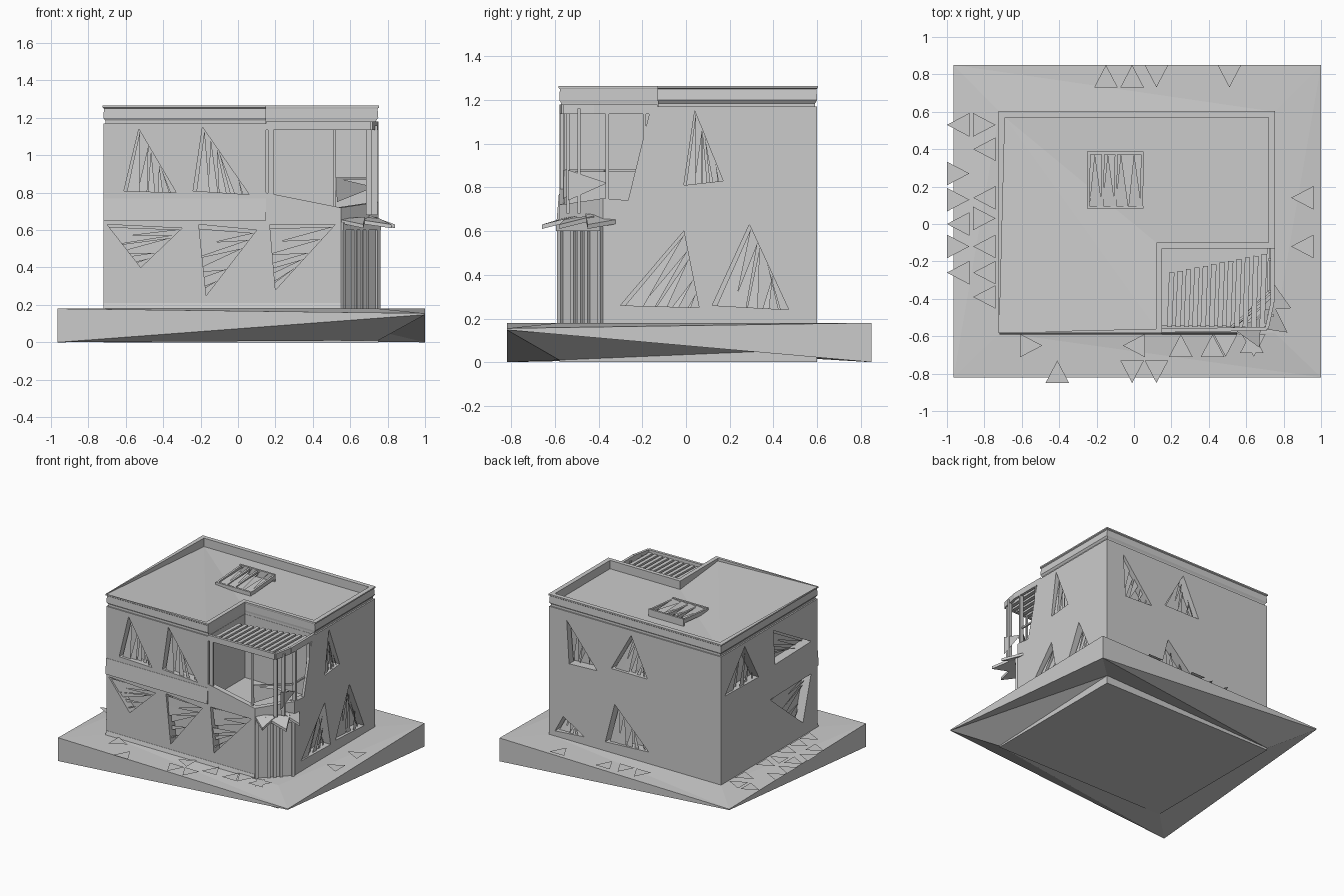
import bpy, bmesh, random
from mathutils import Vector

random.seed(4)
cube = bpy.data.objects.get("Cube")
if cube:
    bpy.data.objects.remove(cube)

grey = bpy.data.materials.new("plain grey")
grey.use_nodes = True
COLOUR = (0.6, 0.6, 0.6, 1)
grey.diffuse_color = COLOUR
grey.node_tree.nodes["Principled BSDF"].inputs["Base Color"].default_value = COLOUR


def build(name, bm, solid=True):
    """Turn a bmesh into a named grey object."""
    if solid:
        bmesh.ops.recalc_face_normals(bm, faces=bm.faces)
    me = bpy.data.meshes.new(name)
    bm.to_mesh(me)
    bm.free()
    me.materials.append(grey)
    ob = bpy.data.objects.new(name, me)
    bpy.context.collection.objects.link(ob)
    return ob


def loft(bm, low, high):
    """Closed solid between two matching outlines."""
    a = [bm.verts.new(p) for p in low]
    b = [bm.verts.new(p) for p in high]
    n = len(a)
    bm.faces.new(a[::-1])
    bm.faces.new(b)
    for i in range(n):
        j = (i + 1) % n
        bm.faces.new((a[i], a[j], b[j], b[i]))


def prism(name, outline, z0, z1):
    bm = bmesh.new()
    loft(bm, [(x, y, z0) for x, y in outline], [(x, y, z1) for x, y in outline])
    return build(name, bm)


def rect(x0, x1, y0, y1):
    return [(x0, y0), (x1, y0), (x1, y1), (x0, y1)]


def bar(name, p, q, w, h):
    """Upright plank from p to q, w thick and h tall."""
    p, q = Vector(p), Vector(q)
    d = (q - p).normalized()
    s = Vector((-d.y, d.x, 0)).normalized() * w / 2
    up = Vector((0, 0, h))
    bm = bmesh.new()
    loft(bm, [p - s, q - s, q + s, p + s], [v + up for v in (p - s, q - s, q + s, p + s)])
    return build(name, bm)


def triangles(name, tris):
    """Loose thin triangles."""
    bm = bmesh.new()
    for tri in tris:
        bm.faces.new([bm.verts.new(p) for p in tri])
    return build(name, bm, solid=False)


# Footprint of the house
L, R, F, B = -0.72, 0.75, -0.58, 0.6
NX, NY = 0.15, -0.13

# Ground slab: two opposite corners lift to a point, floor panel underneath
outer, inner = rect(-0.965, 1, -0.82, 0.85), rect(L, R, F, B)
bm = bmesh.new()
rings = []
for pts, heights in ((inner, [0.18] * 4), (outer, [0.18, 0.155, 0.18, 0.155]),
                     (outer, [0, 0.148, 0, 0.148]), (inner, [0.005, 0.01, 0.06, 0.015]), (inner, [0] * 4)):
    rings.append([bm.verts.new((x, y, z)) for (x, y), z in zip(pts, heights)])
for r, s in zip(rings, rings[1:]):
    for i in range(4):
        j = (i + 1) % 4
        bm.faces.new((r[i], s[i], s[j]))
        bm.faces.new((r[i], s[j], r[j]))
bm.faces.new(rings[0])
bm.faces.new(rings[-1])
build("ground_slab", bm)

# Flat triangular paving chips: pointing direction and places
chips = {(0, 1): [(-0.15, 0.79), (-0.01, 0.79), (-0.41, -0.79), (0.25, -0.65), (0.42, -0.65), (0.63, -0.63)],
         (0, -1): [(0.12, 0.79), (0.51, 0.79), (-0.01, -0.79), (0.12, -0.79), (0.49, -0.65), (0.64, -0.65)],
         (1, 0): [(-0.8, 0.53), (-0.94, 0.27), (-0.94, 0.13), (-0.8, 0.03), (-0.94, -0.12), (-0.55, -0.65)],
         (-1, 0): [(-0.94, 0.53), (-0.8, 0.4), (-0.8, 0.14), (-0.94, 0), (-0.8, -0.12), (-0.94, -0.26),
                   (-0.8, -0.26), (-0.8, -0.39), (0.9, 0.14), (0.9, -0.12), (0, -0.65)]}
tris = []
for (dx, dy), spots in chips.items():
    for x, y in spots:
        mid = Vector((x, y, 0.19))
        d, s = Vector((dx, dy, 0)) * 0.06, Vector((-dy, dx, 0)) * 0.063
        tris.append((mid + d, mid - d + s, mid - d - s))
triangles("paving_chips", tris)

# Storeys
chamfer = [(L, F), (0.55, F), (R, -0.38), (R, B), (L, B)]
ell = [(L, F), (NX, F), (NX, NY), (R, NY), (R, B), (L, B)]
lower_storey = prism("lower_storey", chamfer, 0.17, 0.68)
upper_storey = prism("upper_storey", ell, 0.68, 1.17)

# Wall planes: u along the wall, v up, d inward
walls = {"front": lambda u, v, d: (u, F + d, v), "back": lambda u, v, d: (u, B - d, v),
         "right": lambda u, v, d: (R - d, u, v), "left": lambda u, v, d: (L + d, u, v)}
low_windows = [("front", (-0.7, 0.63), (-0.3, 0.61), (-0.52, 0.4)),
               ("front", (-0.21, 0.63), (0.1, 0.6), (-0.17, 0.25)),
               ("front", (0.17, 0.63), (0.52, 0.63), (0.2, 0.28)),
               ("right", (-0.3, 0.26), (-0.01, 0.6), (0.06, 0.25)),
               ("right", (0.12, 0.26), (0.29, 0.63), (0.47, 0.24)),
               ("back", (0.27, 0.25), (0.19, 0.56), (-0.1, 0.27)),
               ("back", (0.7, 0.22), (0.63, 0.35), (0.45, 0.24)),
               ("left", (0.0, 0.61), (-0.5, 0.62), (-0.4, 0.28))]
high_windows = [("front", (-0.61, 0.81), (-0.53, 1.14), (-0.33, 0.8)),
                ("front", (-0.24, 0.81), (-0.19, 1.15), (0.06, 0.79)),
                ("right", (-0.01, 0.81), (0.04, 1.15), (0.17, 0.83)),
                ("back", (0.6, 1.1), (0.58, 0.77), (0.34, 0.78)),
                ("back", (0.22, 0.83), (0.05, 1.13), (-0.09, 0.83)),
                ("left", (0.55, 0.85), (0.31, 1.14), (0.14, 0.84)),
                ("left", (-0.04, 1.13), (-0.5, 0.87), (-0.06, 0.86))]


def cut_windows(storey, windows):
    """Sink triangular window openings and leave broken frame pieces in them."""
    cut, shards = bmesh.new(), []
    for side, *tri in windows:
        at = walls[side]
        loft(cut, [at(u, v, -0.03) for u, v in tri], [at(u, v, 0.07) for u, v in tri])
        a, b, c = (Vector(p) for p in tri)
        for k in range(5):
            t = (k + 0.3) / 5
            foot = a.lerp(c, t)
            head = b.lerp(c, t * random.uniform(0.5, 1))
            wide = foot.lerp(c, 0.25)
            depth = random.uniform(0.01, 0.04)
            shards.append([at(p.x, p.y, d) for p, d in
                           ((foot, depth), (head, depth + 0.02), (wide, depth))])
    cutter = build("window_cutter", cut)
    cutter.hide_render = True
    mod = storey.modifiers.new("windows", "BOOLEAN")
    mod.operation, mod.object, mod.solver = "DIFFERENCE", cutter, "EXACT"
    deps = bpy.context.evaluated_depsgraph_get()
    done = bpy.data.meshes.new_from_object(storey.evaluated_get(deps))
    storey.modifiers.clear()
    storey.data = done
    bpy.data.objects.remove(cutter)
    triangles(storey.name + "_window_pieces", shards)


cut_windows(lower_storey, low_windows)
cut_windows(upper_storey, high_windows)

# Sloping ledges along the front
bm = bmesh.new()
for z, h, out, x1 in ((0.65, 0.12, 0.012, NX), (0.18, 0.03, 0.01, 0.55)):
    loft(bm, [(L, F - out, z), (x1, F - out, z), (x1, F, z), (L, F, z)],
         [(L, F - 0.002, z + h), (x1, F - 0.002, z + h), (x1, F, z + h), (L, F, z + h)])
build("front_ledges", bm)

# Roof: flaring parapet; the deck is sunken at the back and rises to the front left corner
deck = [(L, F), (0.12, -0.56), (0.12, -0.1), (0.72, -0.1), (0.72, 0.57), (-0.69, 0.57)]
rows = [[(x * k, y * k, z) for x, y in ell] for z, k in
        ((1.165, 0.985), (1.185, 0.985), (1.2, 1), (1.25, 0.995), (1.255, 1.006), (1.265, 1.006))]
rows.append([(x, y, 1.265) for x, y in deck])
rows.append([(x, y, z) for (x, y), z in zip(deck, (1.262, 1.245, 1.2, 1.2, 1.2, 1.2))])
bm = bmesh.new()
rings = [[bm.verts.new(p) for p in row] for row in rows]
for r, s in zip(rings, rings[1:]):
    for i in range(6):
        j = (i + 1) % 6
        bm.faces.new((r[i], r[j], s[j], s[i]))
bm.faces.new(rings[0][::-1])
floor = rings[-1]
bm.faces.new((floor[0], floor[1], floor[5]))
bm.faces.new((floor[1], floor[2], floor[5]))
bm.faces.new(floor[2:])
build("roof_parapet", bm)

# Skylight: low at the front, rising to the back, with tilted blades
bar("skylight_rail", (-0.25, 0.09, 1.2), (0.05, 0.09, 1.2), 0.015, 0.03)
bar("skylight_rail", (-0.25, 0.38, 1.2), (0.05, 0.38, 1.2), 0.015, 0.055)
for x in (-0.245, -0.17, -0.1, 0.04):
    bar("skylight_bar", (x, 0.085, 1.195), (x + 0.005, 0.385, 1.22), 0.015, 0.03)
triangles("skylight_blades", [((x, 0.09, 1.215), (x + 0.07, 0.09, 1.225), (x + 0.03, 0.38, 1.25))
                              for x in (-0.24, -0.17, -0.1, -0.03)])

# Balcony: parapet with a sagging top edge, broken panels, rail and posts
path = [(NX, F, 0.8), (0.55, F, 0.72), (R, -0.38, 0.75), (R, NY, 0.73)]
bm = bmesh.new()
for p, q in zip(path, path[1:]):
    n = Vector((q[1] - p[1], p[0] - q[0], 0)).normalized() * -0.04
    low = [Vector((p[0], p[1], 0.64)), Vector((q[0], q[1], 0.64))]
    top = [Vector(p), Vector(q)]
    loft(bm, [low[0], low[1], low[1] + n, low[0] + n], [top[0], top[1], top[1] + n, top[0] + n])
build("balcony_parapet", bm)
triangles("balcony_panels", [((0.52, -0.56, 0.88), (0.73, -0.4, 0.83), (0.53, -0.56, 0.75)),
                             ((0.74, -0.54, 0.88), (0.74, -0.36, 0.82), (0.74, -0.54, 0.74))])
bar("balcony_rail", (0.52, -0.55, 0.87), (0.73, -0.37, 0.87), 0.012, 0.012)
bar("balcony_rail", (0.73, -0.37, 0.87), (0.73, NY, 0.87), 0.012, 0.012)
for x, y, w in ((0.515, -0.56, 0.008), (0.175, -0.57, 0.015), (0.7, -0.54, 0.015), (0.73, -0.49, 0.015),
                (0.735, -0.36, 0.015), (0.735, -0.19, 0.015)):
    prism("balcony_post", rect(x - w, x + w, y - w / 2, y + w / 2), 0.68, 1.16)

# Slanted side wall closing the balcony towards the rear
bm = bmesh.new()
profile = [(-0.28, 0.68), (NY, 0.68), (NY, 1.17), (-0.16, 1.17)]
loft(bm, [(R - 0.02, y, z) for y, z in profile], [(R, y, z) for y, z in profile])
build("balcony_side_wall", bm)

# Pergola over the balcony
eaves = [(NX, -0.57), (0.71, -0.56), (0.74, -0.42), (0.74, NY)]
for p, q in zip(eaves, eaves[1:]):
    bar("pergola_beam", (*p, 1.135), (*q, 1.135), 0.02, 0.045)
for i in range(12):
    x = 0.19 + i * 0.045
    bar("pergola_slat", (x, -0.55, 1.14), (x + 0.012, -0.26 + i * 0.009, 1.14), 0.028, 0.02)

# Corner entrance: door frame, glazing bars and broken canopy
for t in (0.04, 0.34, 0.5, 0.66, 0.96):
    x, y = 0.55 + 0.2 * t, -0.58 + 0.2 * t
    bar("door_upright", (x - 0.008, y - 0.008, 0.18), (x + 0.008, y + 0.008, 0.18), 0.03, 0.44)
bar("door_head", (0.55, -0.58, 0.6), (0.75, -0.38, 0.6), 0.04, 0.04)
bm = bmesh.new()
for tri in (((0.53, -0.56, 0.66), (0.67, -0.66, 0.63), (0.68, -0.5, 0.67)),
            ((0.62, -0.55, 0.66), (0.82, -0.58, 0.63), (0.74, -0.42, 0.67)),
            ((0.72, -0.28, 0.66), (0.84, -0.45, 0.63), (0.7, -0.46, 0.68))):
    loft(bm, [(x, y, z - 0.02) for x, y, z in tri], tri)
build("door_canopy", bm)
